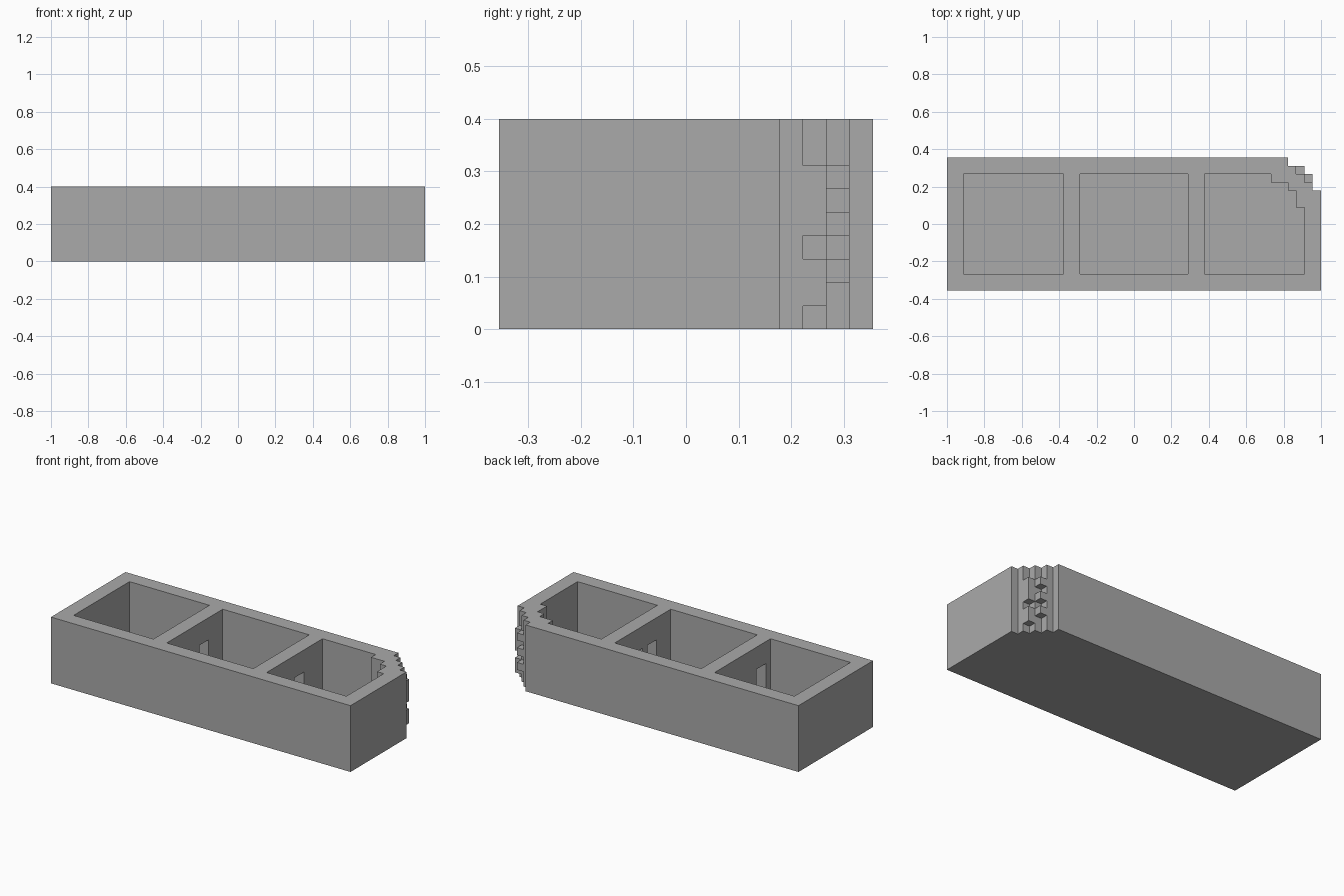
import bpy, bmesh

if "Cube" in bpy.data.objects:
    bpy.data.objects.remove(bpy.data.objects["Cube"])

U = 2 / 45  # one grid step; all sizes below are in these steps

grey = bpy.data.materials.new("stone_grey")
grey.diffuse_color = (0.4, 0.4, 0.4, 1)
grey.use_nodes = True
grey.node_tree.nodes["Principled BSDF"].inputs["Base Color"].default_value = grey.diffuse_color


def prism(name, outline, z0, z1):
    """Extrude a flat outline from z0 to z1."""
    bm = bmesh.new()
    face = bm.faces.new([bm.verts.new((x * U, y * U, z0 * U)) for x, y in outline])
    top = bmesh.ops.extrude_face_region(bm, geom=[face])["geom"]
    bmesh.ops.translate(bm, vec=(0, 0, (z1 - z0) * U),
                        verts=[v for v in top if isinstance(v, bmesh.types.BMVert)])
    bmesh.ops.recalc_face_normals(bm, faces=bm.faces)
    mesh = bpy.data.meshes.new(name)
    bm.to_mesh(mesh)
    bm.free()
    mesh.materials.append(grey)
    ob = bpy.data.objects.new(name, mesh)
    bpy.context.collection.objects.link(ob)
    return ob


def rect(x0, x1, y0, y1):
    return [(x0, y0), (x1, y0), (x1, y1), (x0, y1)]


def cut(target, outline, z0, z1):
    """Subtract a prism from the target and delete the cutter."""
    cutter = prism("cutter", outline, z0, z1)
    mod = target.modifiers.new("cut", 'BOOLEAN')
    mod.operation, mod.solver, mod.object = 'DIFFERENCE', 'EXACT', cutter
    bpy.context.view_layer.objects.active = target
    bpy.ops.object.modifier_apply(modifier=mod.name)
    bpy.data.objects.remove(cutter)


# Block with stepped back right corner
block = prism("walled_block", [
    (-22.5, -8), (22.5, -8), (22.5, 4), (21.5, 4), (21.5, 6),
    (20.5, 6), (20.5, 7), (18.5, 7), (18.5, 8), (-22.5, 8)], 0, 9)

# Three open compartments, the last with a stepped corner
cut(block, rect(-20.5, -8.5, -6, 6), 1, 10)
cut(block, rect(-6.5, 6.5, -6, 6), 1, 10)
cut(block, [(8.5, -6), (20.5, -6), (20.5, 2), (19.5, 2), (19.5, 4),
            (18.5, 4), (18.5, 5), (16.5, 5), (16.5, 6), (8.5, 6)], 1, 10)

# Doorways through the dividing walls
for x, starts in ((-7.5, (-5, 1)), (7.5, (-3, 0))):
    for y in starts:
        cut(block, rect(x - 1.2, x + 1.2, y, y + 2), 1, 6)

# Notches in the outer corner steps
for z0, z1 in ((-1, 2), (3, 4), (5, 6), (7, 10)):
    cut(block, rect(19.5, 20.8, 6, 7.3), z0, z1)
for z0, z1 in ((-1, 1), (3, 4), (7, 10)):
    cut(block, rect(20.5, 21.8, 5, 6.3), z0, z1)
